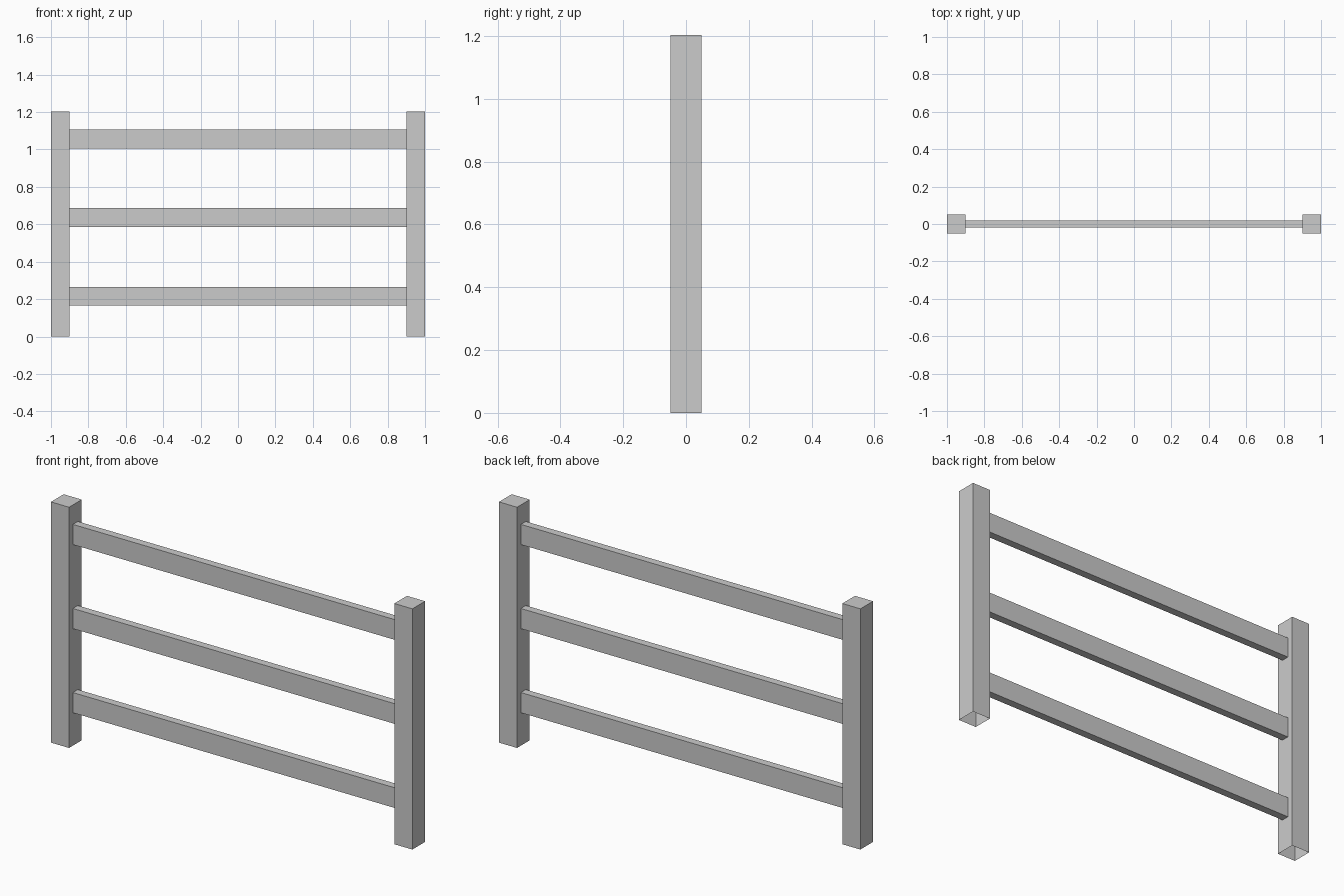
import bpy, bmesh
from mathutils import Vector

if "Cube" in bpy.data.objects:
    bpy.data.objects.remove(bpy.data.objects["Cube"])


def box(name, centre, size, open_sides=()):
    """Flat box; faces pointing along any open_sides direction are left out."""
    bm = bmesh.new()
    bmesh.ops.create_cube(bm, size=1)
    bmesh.ops.scale(bm, vec=size, verts=bm.verts)
    bm.normal_update()
    gone = [f for f in bm.faces
            if any(f.normal.dot(Vector(d)) > 0.9 for d in open_sides)]
    bmesh.ops.delete(bm, geom=gone, context='FACES')
    mesh = bpy.data.meshes.new(name)
    bm.to_mesh(mesh)
    bm.free()
    obj = bpy.data.objects.new(name, mesh)
    obj.location = centre
    bpy.context.collection.objects.link(obj)
    return obj


HEIGHT = 1.204
POST = 0.1

# Two square posts, hollow underneath
for side, label in ((-1, "left"), (1, "right")):
    box(f"{label}_post", (side * (1 - POST / 2), 0, HEIGHT / 2),
        (POST, POST, HEIGHT), [(0, 0, -1)])

# Three rails butting against the posts, ends left open
for i, label in enumerate(("lower", "middle", "upper")):
    box(f"{label}_rail", (0, 0, 0.215 + 0.4205 * i),
        (2 - 2 * POST, 0.039, 0.101), [(1, 0, 0), (-1, 0, 0)])
